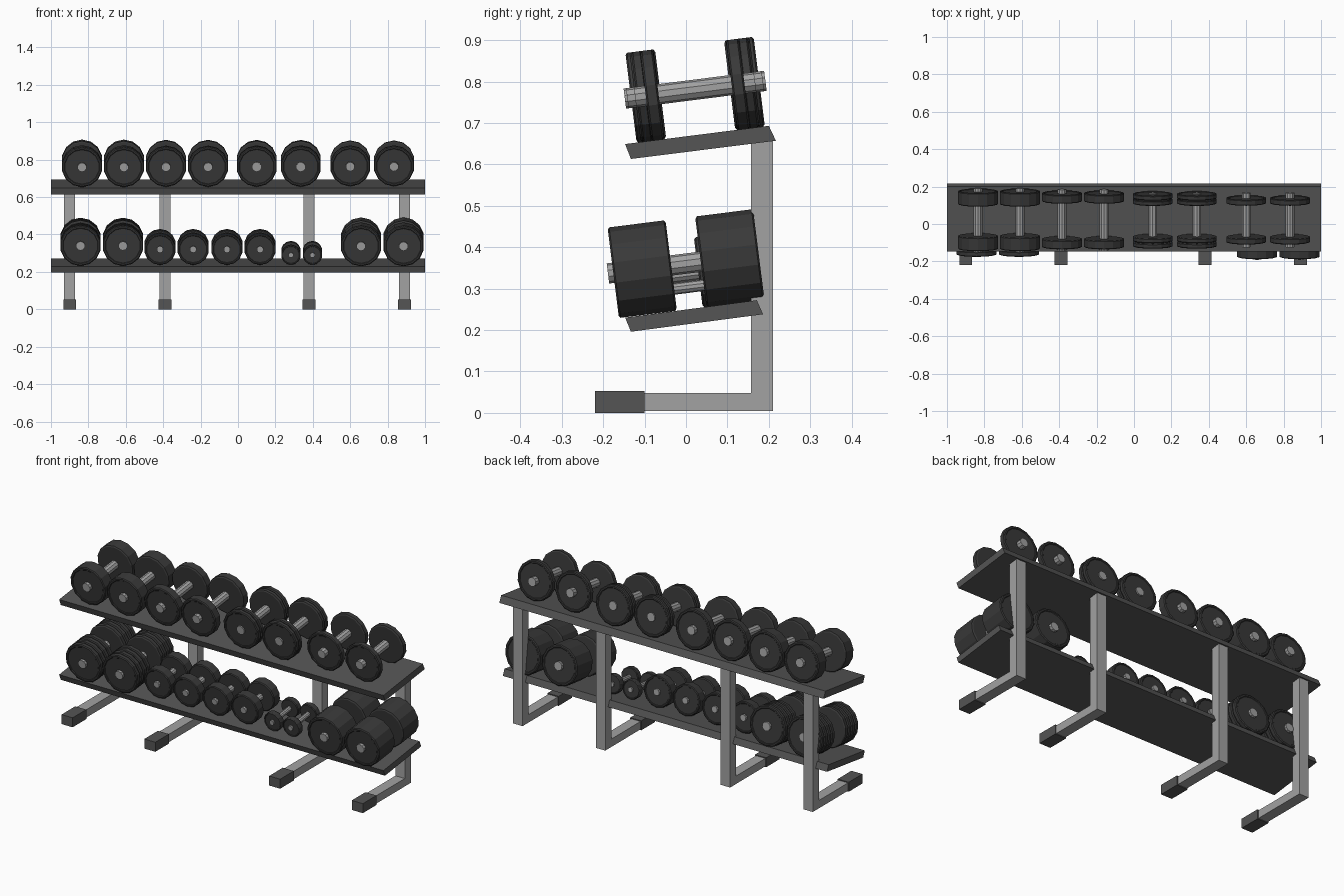
import bpy, bmesh
from math import sin, cos, pi, radians
from mathutils import Vector

if "Cube" in bpy.data.objects:
    bpy.data.objects.remove(bpy.data.objects["Cube"])

TILT = radians(7.2)
SIDES = 14


def material(name, v):
    m = bpy.data.materials.new(name)
    m.diffuse_color = (v, v, v, 1)
    m.use_nodes = True
    m.node_tree.nodes["Principled BSDF"].inputs["Base Color"].default_value = m.diffuse_color
    return m


STEEL = material("steel", 0.36)
SHELF = material("dark_steel", 0.09)
RUBBER = material("rubber", 0.04)


def finish(bm, name, mat):
    bmesh.ops.recalc_face_normals(bm, faces=bm.faces)
    me = bpy.data.meshes.new(name)
    bm.to_mesh(me)
    bm.free()
    me.materials.append(mat)
    ob = bpy.data.objects.new(name, me)
    bpy.context.collection.objects.link(ob)
    return ob


def extrude_x(name, profile, x0, x1, mat):
    """Extrude a (y, z) outline from x0 to x1."""
    bm = bmesh.new()
    face = bm.faces.new([bm.verts.new((x0, y, z)) for y, z in profile])
    ext = bmesh.ops.extrude_face_region(bm, geom=[face])["geom"]
    bmesh.ops.translate(bm, vec=(x1 - x0, 0, 0),
                        verts=[v for v in ext if isinstance(v, bmesh.types.BMVert)])
    return finish(bm, name, mat)


def lathe_y(bm, profile, sides):
    """Closed solid of revolution around y from (y, radius) points."""
    rings = [[bm.verts.new((r * sin(2 * pi * i / sides), y, r * cos(2 * pi * i / sides)))
              for i in range(sides)] for y, r in profile]
    for a, b in zip(rings, rings[1:]):
        for i in range(sides):
            j = (i + 1) % sides
            bm.faces.new((a[i], a[j], b[j], b[i]))
    bm.faces.new(rings[0])
    bm.faces.new(rings[-1])


def dumbbell(name, x, y, front_z, radius, inner, outer, grip_half, grip_r, discs=1):
    """Two stacks of plates on a grip, resting on a tilted shelf."""
    # axis height over the shelf surface, whose front edge is at y = -0.147
    z = front_z + (y + 0.147) * sin(TILT) / cos(TILT) + radius / cos(TILT)
    gap = 0.004
    w = (outer - inner - gap * (discs - 1)) / discs
    bm = bmesh.new()
    for s in (-1, 1):
        for k in range(discs):
            a = inner + k * (w + gap)
            b = a + w
            c = min(0.004, w * 0.2)
            prof = [(a, radius * 0.94), (a + c, radius), (b - c, radius),
                    (b, radius * 0.95), (b, radius * 0.88), (b - 0.003, radius * 0.85)]
            lathe_y(bm, [(s * t, r) for t, r in prof], SIDES)
    plates = finish(bm, name + "_plates", RUBBER)
    bm = bmesh.new()
    lathe_y(bm, [(-grip_half, grip_r), (grip_half, grip_r)], 10)
    grip = finish(bm, name + "_grip", STEEL)
    for ob in (plates, grip):
        ob.location = (x, y, z)
        ob.rotation_euler = (TILT, 0, 0)


# Tilted shelves
extrude_x("upper_shelf", [(-.147, .649), (.2, .693), (.217, .657), (-.133, .613)], -1, 1, SHELF)
extrude_x("lower_shelf", [(-.147, .23), (.171, .272), (.186, .238), (-.133, .196)], -1, 1, SHELF)

# L-shaped legs with end caps
for n, x in enumerate((-.9, -.39, .38, .89), 1):
    extrude_x(f"leg_{n}", [(-.2, .004), (.21, .004), (.21, .665), (.157, .658),
                           (.157, .048), (-.2, .048)], x - .029, x + .029, STEEL)
    extrude_x(f"foot_cap_{n}", [(-.22, 0), (-.1, 0), (-.1, .053), (-.22, .053)],
              x - .034, x + .034, SHELF)

# Upper row: four pairs, progressively thinner
UP = .649
upper = [((-.834, -.61), (.084, .156, .171, .0245, 1)),
         ((-.385, -.16), (.100, .146, .165, .0245, 1)),
         ((.10, .336), (.088, .142, .146, .0245, 2)),
         ((.60, .834), (.089, .120, .146, .0245, 1))]
for p, (xs, spec) in enumerate(upper, 1):
    for q, x in enumerate(xs, 1):
        dumbbell(f"upper_dumbbell_{p}_{q}", x, .022, UP, .109, *spec)

# Lower row: stacked heavy pair, four medium, two small, solid heavy pair
LOW = .231
lower = [((-.842, -.615), 0, .110, (.045, .164, .174, .0245, 4)),
         ((-.417, -.24, -.059, .118), -.015, .085, (.045, .100, .110, .018, 1)),
         ((.283, .398), -.01, .053, (.060, .093, .100, .014, 1)),
         ((.658, .885), 0, .110, (.036, .177, .190, .0245, 1))]
for p, (xs, y, r, spec) in enumerate(lower, 1):
    for q, x in enumerate(xs, 1):
        dumbbell(f"lower_dumbbell_{p}_{q}", x, y, LOW, r, *spec)
